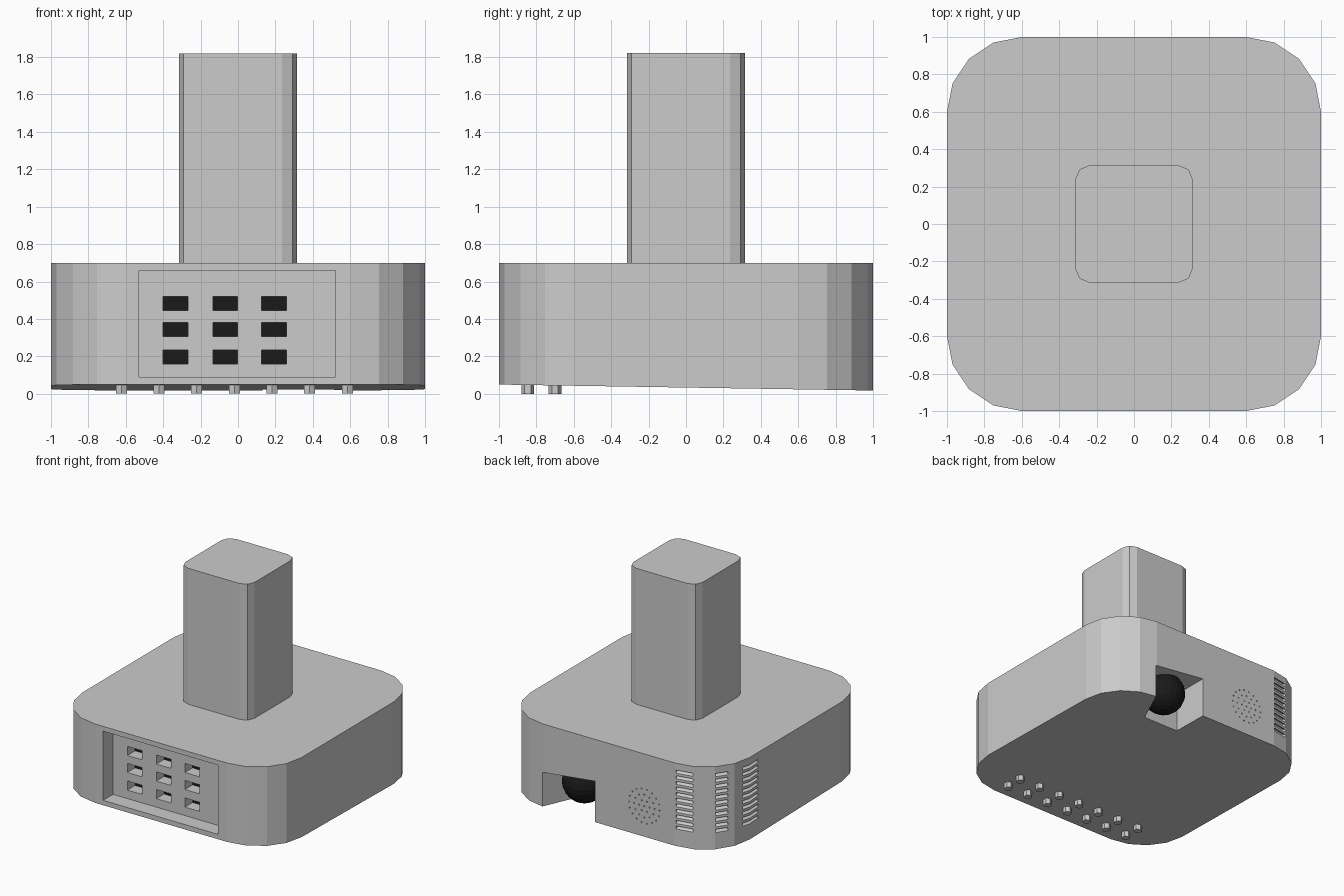
import bpy, bmesh, math
from mathutils import Matrix, Vector

if "Cube" in bpy.data.objects:
    bpy.data.objects.remove(bpy.data.objects["Cube"])

dark = bpy.data.materials.new("black")
dark.diffuse_color = (0.01, 0.01, 0.01, 1)
dark.use_nodes = True
dark.node_tree.nodes["Principled BSDF"].inputs["Base Color"].default_value = dark.diffuse_color


def finish(name, bm, mat=None):
    bmesh.ops.recalc_face_normals(bm, faces=bm.faces)
    me = bpy.data.meshes.new(name)
    bm.to_mesh(me)
    bm.free()
    ob = bpy.data.objects.new(name, me)
    bpy.context.collection.objects.link(ob)
    if mat:
        me.materials.append(mat)
    return ob


def prism(bm, outline, bottom, top):
    """Prism over a plan outline; bottom and top give z at each point."""
    lo = [bm.verts.new((x, y, bottom(x, y))) for x, y in outline]
    hi = [bm.verts.new((x, y, top(x, y))) for x, y in outline]
    bm.faces.new(lo[::-1])
    bm.faces.new(hi)
    n = len(outline)
    for i in range(n):
        j = (i + 1) % n
        bm.faces.new((lo[i], lo[j], hi[j], hi[i]))


def rounded_square(half, radius, segs):
    pts = []
    for q, (sx, sy) in enumerate([(1, 1), (-1, 1), (-1, -1), (1, -1)]):
        for i in range(segs + 1):
            a = math.pi / 2 * (q + i / segs)
            pts.append((sx * (half - radius) + radius * math.cos(a),
                        sy * (half - radius) + radius * math.sin(a)))
    return pts


def box(bm, x0, x1, y0, y1, z0, z1):
    prism(bm, [(x0, y0), (x1, y0), (x1, y1), (x0, y1)],
          lambda x, y: z0, lambda x, y: z1)


def cut(target, bm, name):
    cutter = finish(name, bm)
    cutter.hide_render = True
    mod = target.modifiers.new(name, 'BOOLEAN')
    mod.operation = 'DIFFERENCE'
    mod.solver = 'EXACT'
    mod.object = cutter
    bpy.context.view_layer.objects.active = target
    bpy.ops.object.modifier_apply(modifier=mod.name)
    bpy.data.objects.remove(cutter)


# Base body with a slightly sloping underside
def underside(x, y):
    return 0.05 - 0.016 * (y + 1)


bm = bmesh.new()
prism(bm, rounded_square(1, 0.4, 4), underside, lambda x, y: 0.70)
body = finish("base_body", bm)

# Front recess
bm = bmesh.new()
box(bm, -0.53, 0.52, -1.1, -0.87, 0.09, 0.66)
cut(body, bm, "recess_cutter")

# Nine windows in the recess, with a black panel behind them
bm = bmesh.new()
for x in (-0.40, -0.135, 0.125):
    for z in (0.16, 0.305, 0.445):
        box(bm, x, x + 0.133, -0.95, -0.76, z, z + 0.075)
cut(body, bm, "window_cutter")
bm = bmesh.new()
box(bm, -0.43, 0.29, -0.77, -0.74, 0.14, 0.54)
finish("window_backing", bm, dark)

# Wheel well in the back
bm = bmesh.new()
prism(bm, [(0.13, 0.68), (0.46, 0.68), (0.657, 1.1), (0.13, 1.1)],
      lambda x, y: -0.1, lambda x, y: 0.355 - 0.115 * (x - 0.13))
cut(body, bm, "wheel_well_cutter")

# Louvred vents around the back left corner: centre, facing angle, width
bm = bmesh.new()
for x, y, ang, width in [(-0.677, 0.985, 101.25, 0.14),
                         (-0.913, 0.837, 146.25, 0.10),
                         (-0.993, 0.58, 175, 0.18)]:
    for i in range(11):
        m = (Matrix.Translation((x, y, 0.17 + 0.046 * i))
             @ Matrix.Rotation(math.radians(ang), 4, 'Z')
             @ Matrix.Rotation(0.5, 4, 'Y')
             @ Matrix.Diagonal((0.08, width, 0.022, 1)))
        bmesh.ops.create_cube(bm, size=1, matrix=m)
cut(body, bm, "vent_cutter")

# Ring pattern of tiny speaker holes in the back
bm = bmesh.new()
for ring in range(4):
    for i in range(max(1, 6 * ring)):
        a = math.tau * i / max(1, 6 * ring)
        c = Vector((-0.32 + 0.047 * ring * math.cos(a), 1,
                    0.27 + 0.047 * ring * math.sin(a)))
        bmesh.ops.create_cone(bm, cap_ends=True, segments=6, radius1=0.006,
                              radius2=0.006, depth=0.04,
                              matrix=Matrix.Translation(c) @ Matrix.Rotation(math.pi / 2, 4, 'X'))
cut(body, bm, "speaker_cutter")

# Upright column
bm = bmesh.new()
prism(bm, rounded_square(0.315, 0.08, 2), lambda x, y: 0.69, lambda x, y: 1.82)
finish("column", bm)

# Black ball wheel in the well
bm = bmesh.new()
bmesh.ops.create_uvsphere(bm, u_segments=20, v_segments=12, radius=0.17,
                          matrix=Matrix.Translation((0.365, 0.80, 0.22)))
finish("ball_wheel", bm, dark)

# Two rows of hexagonal studs under the front
bm = bmesh.new()
for i in range(7):
    for y in (-0.845, -0.70):
        c = Vector((-0.624 + 0.2015 * i, y, 0.03))
        bmesh.ops.create_cone(bm, cap_ends=True, segments=6, radius1=0.034,
                              radius2=0.034, depth=0.06, matrix=Matrix.Translation(c))
finish("underside_studs", bm)
